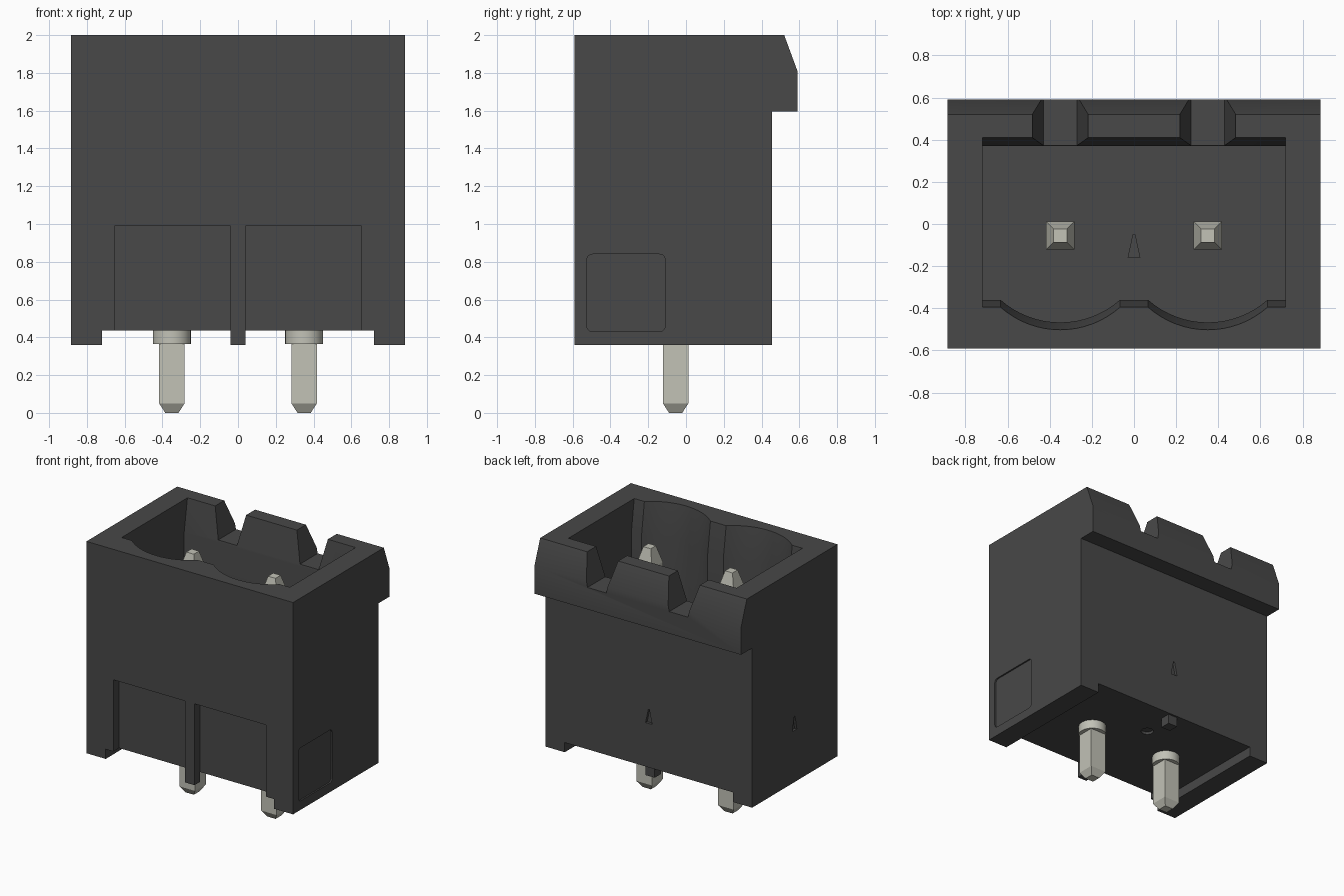
import bpy, bmesh, math

cube = bpy.data.objects.get("Cube")
if cube:
    bpy.data.objects.remove(cube, do_unlink=True)


def material(name, color):
    m = bpy.data.materials.new(name)
    m.use_nodes = True
    m.diffuse_color = (*color, 1)
    bsdf = next(n for n in m.node_tree.nodes if n.type == 'BSDF_PRINCIPLED')
    bsdf.inputs["Base Color"].default_value = (*color, 1)
    bsdf.inputs["Roughness"].default_value = 0.6
    return m


PLASTIC = material("dark grey plastic", (0.065, 0.065, 0.065))
METAL = material("tin metal", (0.54, 0.54, 0.47))


def loft(name, rings, mat=PLASTIC):
    """Closed solid through rings of 3D points with equal counts."""
    bm = bmesh.new()
    loops = [[bm.verts.new(p) for p in ring] for ring in rings]
    n = len(rings[0])
    for a, b in zip(loops, loops[1:]):
        for i in range(n):
            j = (i + 1) % n
            bm.faces.new((a[i], a[j], b[j], b[i]))
    bm.faces.new(loops[0])
    bm.faces.new(loops[-1])
    bmesh.ops.recalc_face_normals(bm, faces=bm.faces)
    mesh = bpy.data.meshes.new(name)
    bm.to_mesh(mesh)
    bm.free()
    mesh.materials.append(mat)
    ob = bpy.data.objects.new(name, mesh)
    bpy.context.collection.objects.link(ob)
    return ob


def prism(name, pts, axis, lo, hi, mat=PLASTIC):
    """Extrude a 2D outline along one axis."""
    place = {'x': lambda p, t: (t, p[0], p[1]),
             'y': lambda p, t: (p[0], t, p[1]),
             'z': lambda p, t: (p[0], p[1], t)}[axis]
    return loft(name, [[place(p, t) for p in pts] for t in (lo, hi)], mat)


def rect(x0, x1, y0, y1):
    return [(x0, y0), (x1, y0), (x1, y1), (x0, y1)]


def disc(cx, cy, r, n=40, flat=None):
    pts = [(cx + r * math.cos(2 * math.pi * i / n),
            cy + r * math.sin(2 * math.pi * i / n)) for i in range(n)]
    return [p for p in pts if flat is None or p[0] > flat]


def rounded(x0, x1, y0, y1, r, n=5):
    pts = []
    for k, (cx, cy) in enumerate(((x1 - r, y1 - r), (x0 + r, y1 - r),
                                  (x0 + r, y0 + r), (x1 - r, y0 + r))):
        for i in range(n + 1):
            a = math.pi / 2 * (k + i / n)
            pts.append((cx + r * math.cos(a), cy + r * math.sin(a)))
    return pts


def smooth(ob):
    bpy.ops.object.select_all(action='DESELECT')
    ob.select_set(True)
    bpy.context.view_layer.objects.active = ob
    bpy.ops.object.shade_smooth_by_angle(angle=math.radians(30))


def cut(ob, cutter):
    bpy.ops.object.select_all(action='DESELECT')
    ob.select_set(True)
    bpy.context.view_layer.objects.active = ob
    mod = ob.modifiers.new("cut", 'BOOLEAN')
    mod.operation = 'DIFFERENCE'
    mod.solver = 'EXACT'
    mod.object = cutter
    bpy.ops.object.modifier_apply(modifier=mod.name)
    bpy.data.objects.remove(cutter, do_unlink=True)


PIN_X, PIN_Y, FLOOR, UNDER = 0.35, -0.055, 0.82, 0.435

# Housing with overhanging latch ledge at the back
housing = prism("housing", [(-0.59, 0.36), (0.455, 0.36), (0.455, 1.595), (0.59, 1.595),
                            (0.59, 1.81), (0.52, 2.0), (-0.59, 2.0)], 'x', -0.885, 0.885)


# Plug cavity with two scallops in the front wall and a flared mouth
def cavity_outline(front, back, z):
    half, sag = 0.283, 0.107
    r = (half * half + sag * sag) / (2 * sag)
    amax = math.asin(half / r)
    pts = [(-0.72, back), (-0.72, front)]
    for cx in (-PIN_X, PIN_X):
        for i in range(17):
            a = amax * (i / 8 - 1)
            pts.append((cx + r * math.sin(a), front - sag + r * (1 - math.cos(a))))
    pts += [(0.72, front), (0.72, back)]
    return [(x, y, z) for x, y in pts]


cut(housing, loft("cavity_cutter", [cavity_outline(-0.36, 0.37, FLOOR),
                                    cavity_outline(-0.36, 0.37, 1.75),
                                    cavity_outline(-0.395, 0.41, 2.0),
                                    cavity_outline(-0.395, 0.41, 2.1)]))

# Underside channel between the two feet
cut(housing, prism("channel_cutter", rect(-0.72, 0.72, 0.2, UNDER), 'y', -0.8, 0.8))

for s in (-1, 1):
    # Latch notches in the back wall
    c = s * PIN_X
    cut(housing, prism("notch_cutter", [(c - 0.08, 1.765), (c + 0.08, 1.765),
                                        (c + 0.155, 2.1), (c - 0.155, 2.1)], 'y', 0.2, 0.8))
    # Front pockets either side of the middle rib
    x0, x1 = sorted((s * 0.04, s * 0.655))
    cut(housing, prism("pocket_cutter", rect(x0, x1, 0.2, 0.99), 'y', -0.8, -0.52))


# Engraved marks on the walls and the cavity floor
def arrow(c, z, w=0.028, h=0.11):
    return [(c - w, z), (c + w, z), (c + 0.004, z + h), (c - 0.004, z + h)]


cut(housing, prism("back_mark_cutter", arrow(0, 0.775), 'y', 0.435, 0.6))
cut(housing, prism("side_mark_cutter", arrow(-0.065, 0.76), 'x', -1.0, -0.865))
cut(housing, prism("floor_mark_cutter", arrow(0, -0.16), 'z', FLOOR - 0.02, FLOOR + 0.1))
cut(housing, prism("panel_cutter", rounded(-0.525, -0.11, 0.43, 0.84, 0.03), 'x', 0.873, 1.0))
cut(housing, prism("dimple_cutter", disc(0, 0.15, 0.045, 24), 'z', 0.3, UNDER + 0.02))
smooth(housing)

# Ribs under the body
prism("front_rib", rect(-0.04, 0.04, -0.59, -0.52), 'z', 0.36, UNDER + 0.01)
prism("back_rib", rect(-0.04, 0.04, 0.36, 0.44), 'z', 0.36, UNDER + 0.01)

# Contact pins with tapered ends, collars and seats
for side, s in (("right", -1), ("left", 1)):
    cx = s * PIN_X

    def square(h, z):
        return [(x, y, z) for x, y in rect(cx - h, cx + h, PIN_Y - h, PIN_Y + h)]

    loft(side + "_pin", [square(0.035, 0.0), square(0.067, 0.05),
                         square(0.067, 1.73), square(0.032, 1.86)], METAL)
    smooth(prism(side + "_pin_collar", disc(cx, PIN_Y, 0.1), 'z', 0.365, UNDER + 0.01, METAL))
    smooth(prism(side + "_pin_seat", disc(cx, PIN_Y, 0.19, 48, -0.45 if s < 0 else None),
                 'z', FLOOR - 0.003, FLOOR + 0.005))
